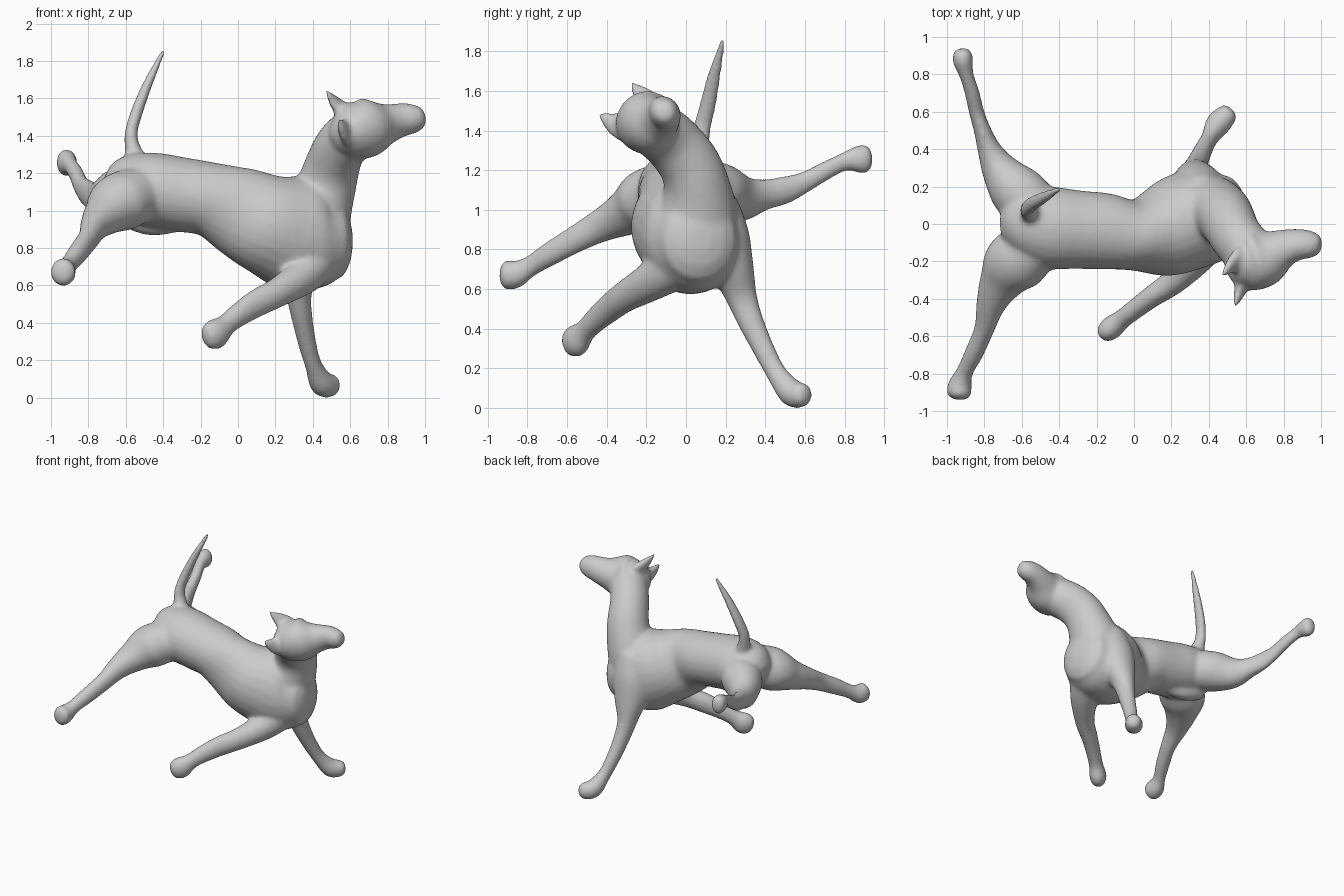
import bpy, bmesh, math
from mathutils import Vector

SIDES, STEPS = 24, 5
X, Z = Vector((1, 0, 0)), Vector((0, 0, 1))


def spline(pts):
    """Smoothly resample (x, y, z, side radius, up radius) stations."""
    p = [pts[0]] + pts + [pts[-1]]
    out = []
    for i in range(1, len(p) - 2):
        for s in range(STEPS):
            t = s / STEPS
            out.append([0.5 * (2 * b + (c - a) * t + (2 * a - 5 * b + 4 * c - d) * t * t
                               + (3 * b - a - 3 * c + d) * t ** 3)
                        for a, b, c, d in zip(p[i - 1], p[i], p[i + 1], p[i + 2])])
    return out + [list(pts[-1])]


def limb(bm, pts, hint=Z, cap=0.6):
    """Loft an elliptical tube with rounded ends along the stations."""
    st = spline(pts)
    pos = [Vector(s[:3]) for s in st]
    n = len(st)
    sections = []
    for i in range(n):
        tan = (pos[min(i + 1, n - 1)] - pos[max(i - 1, 0)]).normalized()
        side = tan.cross(hint).normalized()
        up = side.cross(tan)
        sections.append((pos[i], side * st[i][3], up * st[i][4], tan * st[i][4] * cap))

    def dome(sec, sign):
        c, u, v, t = sec
        return [(c + t * sign * math.sin(a), u * math.cos(a), v * math.cos(a), t)
                for a in (0.45, 0.9, 1.3)]

    sections = dome(sections[0], -1)[::-1] + sections + dome(sections[-1], 1)
    rings = []
    for c, u, v, _ in sections:
        rings.append([bm.verts.new(c + u * math.cos(k * math.tau / SIDES)
                                   + v * math.sin(k * math.tau / SIDES))
                      for k in range(SIDES)])
    for a, b in zip(rings, rings[1:]):
        for k in range(SIDES):
            j = (k + 1) % SIDES
            bm.faces.new((a[k], a[j], b[j], b[k]))
    bm.faces.new(rings[0][::-1])
    bm.faces.new(rings[-1])


bm = bmesh.new()

# Torso, rump to chest
limb(bm, [(-.64, 0, 1.09, .14, .13), (-.57, 0, 1.12, .19, .18), (-.45, -.02, 1.11, .22, .20),
          (-.3, -.03, 1.085, .21, .20), (-.15, -.04, 1.06, .205, .20), (0, -.06, 1.0, .19, .24),
          (.15, -.04, .93, .245, .27), (.3, .02, .88, .265, .31), (.42, .045, .85, .25, .275),
          (.51, .06, .85, .205, .225)], cap=.45)

# Neck
limb(bm, [(.38, .05, .88, .22, .22), (.43, .06, 1.02, .195, .185), (.475, .05, 1.14, .165, .16),
          (.505, .01, 1.24, .155, .148), (.545, -.065, 1.335, .15, .14),
          (.61, -.14, 1.40, .145, .14), (.67, -.165, 1.425, .13, .13)], X)

# Head, rolled toward the near side
limb(bm, [(.55, -.21, 1.47, .12, .12), (.61, -.20, 1.445, .16, .155), (.70, -.18, 1.44, .15, .16),
          (.79, -.135, 1.462, .105, .115), (.87, -.11, 1.484, .083, .094),
          (.94, -.11, 1.493, .073, .082), (.98, -.113, 1.502, .058, .06)],
     Vector((0, -.5, .85)), cap=.4)

# Ears
limb(bm, [(.56, -.19, 1.53, .08, .04), (.52, -.22, 1.575, .055, .03), (.49, -.255, 1.615, .03, .018),
          (.474, -.275, 1.645, .011, .011)], X)
limb(bm, [(.60, -.27, 1.41, .09, .04), (.575, -.335, 1.425, .072, .035), (.555, -.39, 1.45, .045, .026),
          (.54, -.435, 1.482, .015, .012)], X)

# Tail
limb(bm, [(-.53, .04, 1.22, .08, .08), (-.56, .065, 1.32, .054, .047), (-.572, .08, 1.41, .046, .036),
          (-.54, .11, 1.53, .043, .034), (-.485, .14, 1.67, .036, .028),
          (-.43, .17, 1.79, .024, .02), (-.398, .184, 1.855, .015, .014)], X)

# Far hind leg
limb(bm, [(-.46, .04, 1.11, .12, .14), (-.61, .16, 1.09, .15, .15), (-.71, .28, 1.06, .105, .12),
          (-.77, .39, 1.075, .067, .08), (-.81, .5, 1.10, .047, .072), (-.842, .6, 1.14, .042, .055),
          (-.865, .7, 1.195, .041, .049), (-.897, .80, 1.243, .04, .048),
          (-.913, .865, 1.255, .055, .07), (-.918, .905, 1.257, .054, .075)], cap=.5)

# Near hind leg
limb(bm, [(-.42, -.06, 1.12, .11, .13), (-.62, -.19, 1.05, .17, .16), (-.71, -.31, .98, .12, .115),
          (-.765, -.43, .92, .08, .085), (-.80, -.56, .85, .055, .07), (-.855, -.69, .775, .051, .062),
          (-.905, -.79, .712, .046, .054), (-.93, -.86, .675, .065, .072),
          (-.935, -.905, .672, .068, .076)], cap=.5)

# Near front leg
limb(bm, [(.43, 0, .77, .14, .15), (.35, -.15, .655, .105, .105), (.22, -.30, .567, .072, .082),
          (.1, -.385, .505, .06, .076), (0, -.46, .44, .054, .065), (-.065, -.51, .388, .053, .06),
          (-.115, -.55, .345, .063, .084), (-.145, -.575, .33, .058, .078)])

# Far front leg
limb(bm, [(.36, .12, 1.0, .15, .14), (.34, .18, .85, .145, .15), (.33, .235, .70, .11, .12),
          (.325, .28, .56, .08, .072), (.34, .325, .44, .067, .058), (.37, .395, .29, .056, .05),
          (.405, .46, .17, .054, .047), (.45, .535, .077, .07, .068),
          (.502, .59, .066, .062, .058)], X)

# Groin fold
limb(bm, [(-.6, .02, .97, .06, .06), (-.46, .01, .925, .06, .06), (-.3, -.02, .95, .05, .06)])

bmesh.ops.recalc_face_normals(bm, faces=bm.faces)
mesh = bpy.data.meshes.new("dog_body")
bm.to_mesh(mesh)
bm.free()
dog = bpy.data.objects.new("dog_body", mesh)
bpy.context.collection.objects.link(dog)

# Fuse the parts into one smooth skin
fuse = dog.modifiers.new("fuse", 'REMESH')
fuse.mode = 'VOXEL'
fuse.voxel_size = 0.012
fuse.use_smooth_shade = True
soft = dog.modifiers.new("soften", 'SMOOTH')
soft.factor = 0.5
soft.iterations = 20
